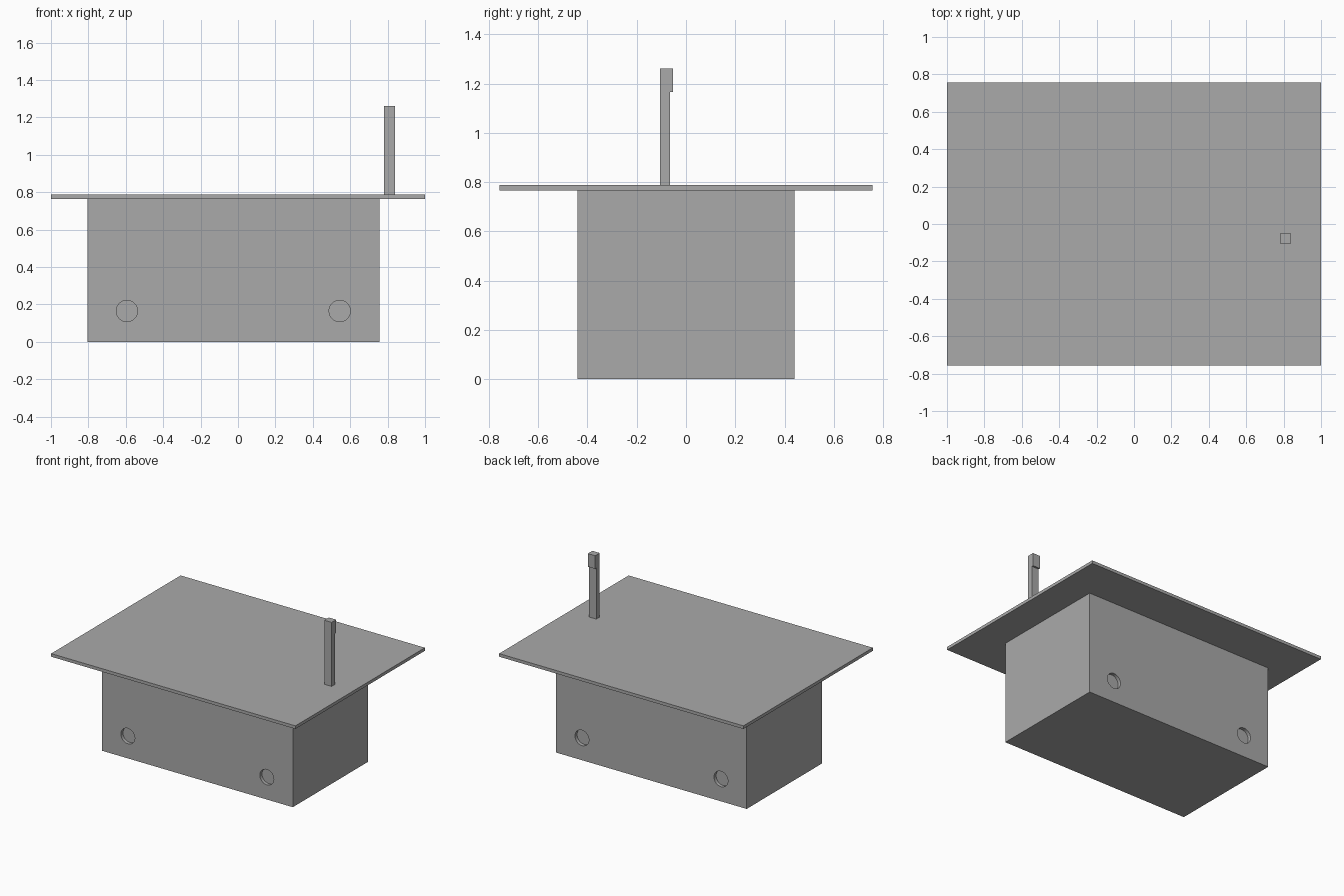
import bpy
import bmesh
from math import radians
from mathutils import Matrix, Vector

cube = bpy.data.objects.get("Cube")
if cube:
    bpy.data.objects.remove(cube, do_unlink=True)

# Single grey finish
grey = bpy.data.materials.new("plain grey")
grey.use_nodes = True
colour = (0.4, 0.4, 0.4, 1)
grey.diffuse_color = colour
grey.node_tree.nodes["Principled BSDF"].inputs["Base Color"].default_value = colour


def finish(name, bm):
    bmesh.ops.recalc_face_normals(bm, faces=bm.faces[:])
    mesh = bpy.data.meshes.new(name)
    bm.to_mesh(mesh)
    bm.free()
    mesh.materials.append(grey)
    obj = bpy.data.objects.new(name, mesh)
    bpy.context.collection.objects.link(obj)
    return obj


def box(name, low, high):
    low, high = Vector(low), Vector(high)
    bm = bmesh.new()
    bmesh.ops.create_cube(bm, size=1)
    for v in bm.verts:
        v.co = (low + high) / 2 + v.co * (high - low)
    return finish(name, bm)


# Main body and overhanging top
body = box("body", (-0.805, -0.44, 0), (0.757, 0.44, 0.765))
box("top_slab", (-1, -0.757, 0.765), (1, 0.757, 0.788))

# Shallow round recesses, two on the front and two on the back
depth = 0.025
bm = bmesh.new()
for x in (-0.594, 0.544):
    for y in (-0.44, 0.44):
        place = Matrix.Translation((x, y, 0.165)) @ Matrix.Rotation(radians(90), 4, "X")
        bmesh.ops.create_cone(bm, cap_ends=True, segments=48, radius1=0.057,
                              radius2=0.057, depth=2 * depth, matrix=place)
cutter = finish("recess_cutter", bm)
cutter.hide_render = True
cutter.hide_viewport = True
cut = body.modifiers.new("recesses", "BOOLEAN")
cut.operation = "DIFFERENCE"
cut.solver = "EXACT"
cut.object = cutter

# Apply the cut, then discard the helper
bpy.context.view_layer.update()
graph = bpy.context.evaluated_depsgraph_get()
carved = bpy.data.meshes.new_from_object(body.evaluated_get(graph))
body.modifiers.clear()
body.data = carved
bpy.data.objects.remove(cutter, do_unlink=True)
bpy.context.view_layer.objects.active = body
body.select_set(True)
bpy.ops.object.shade_smooth_by_angle(angle=radians(30))

# Upright post with a small lip at the back of its head
profile = [(-0.105, 0.788), (-0.065, 0.788), (-0.065, 1.165),
           (-0.052, 1.165), (-0.052, 1.262), (-0.105, 1.262)]
bm = bmesh.new()
side = bm.faces.new([bm.verts.new((0.78, y, z)) for y, z in profile])
new = bmesh.ops.extrude_face_region(bm, geom=[side])["geom"]
bmesh.ops.translate(bm, vec=(0.06, 0, 0),
                    verts=[g for g in new if isinstance(g, bmesh.types.BMVert)])
finish("post", bm)
